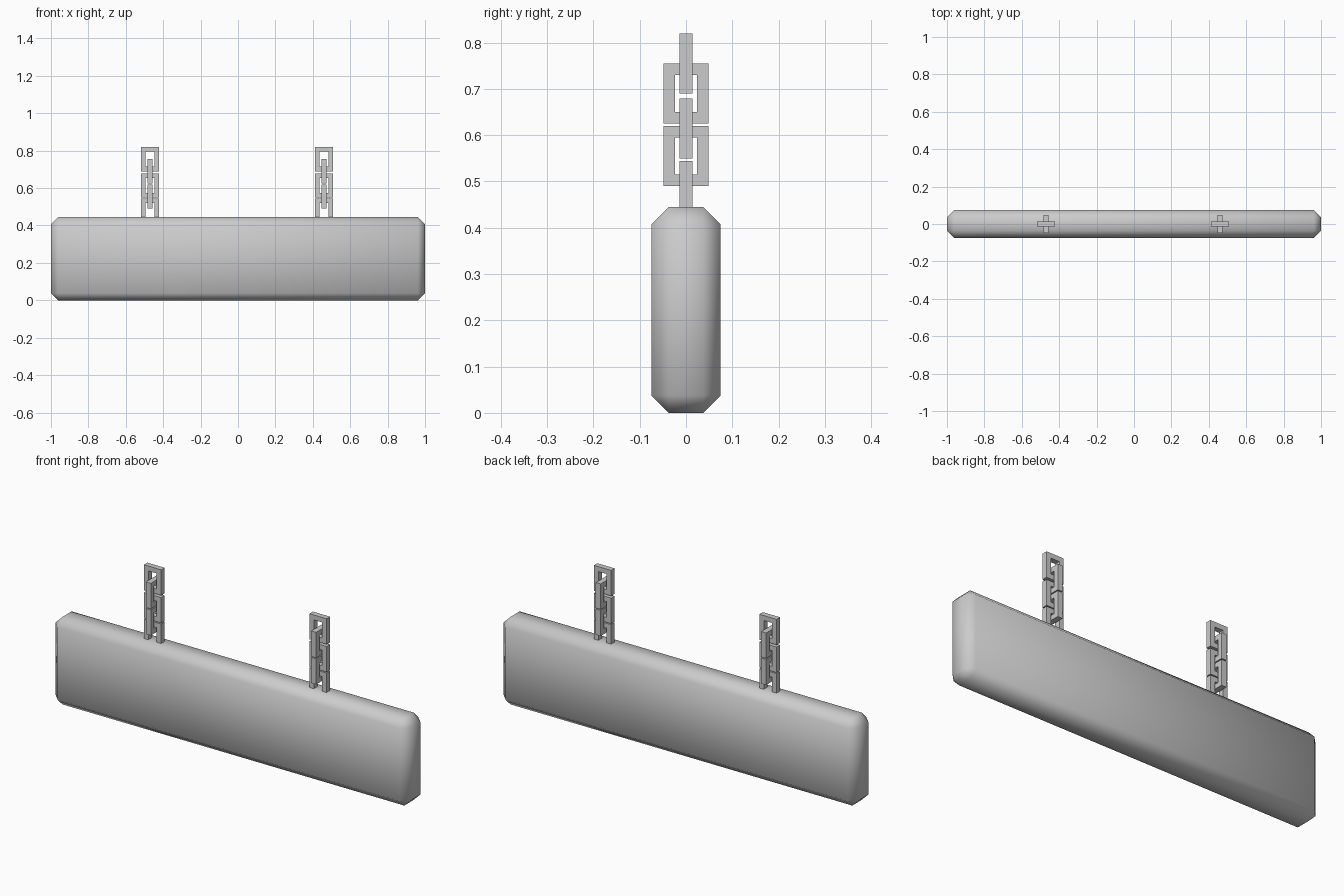
import bpy, bmesh
from math import radians
from mathutils import Matrix

if "Cube" in bpy.data.objects:
    bpy.data.objects.remove(bpy.data.objects["Cube"])


def new_object(name, bm):
    bmesh.ops.recalc_face_normals(bm, faces=bm.faces)
    mesh = bpy.data.meshes.new(name)
    bm.to_mesh(mesh)
    bm.free()
    obj = bpy.data.objects.new(name, mesh)
    bpy.context.collection.objects.link(obj)
    return obj


def add_link(bm, x, z, turn, width=0.097, height=0.13, bar=0.025, depth=0.028):
    """Closed rectangular chain link centred on (x, 0, z), turned about z."""
    corners = [(-1, -1), (1, -1), (1, 1), (-1, 1)]
    place = Matrix.Translation((x, 0, z)) @ Matrix.Rotation(radians(turn), 4, 'Z')

    def ring(inset, y):
        w, h = width / 2 - inset, height / 2 - inset
        return [bm.verts.new(place @ Matrix.Translation((sx * w, y, sz * h)).translation)
                for sx, sz in corners]

    rings = [ring(0, -depth / 2), ring(0, depth / 2),
             ring(bar, depth / 2), ring(bar, -depth / 2)]
    for k in range(4):
        a, b = rings[k], rings[(k + 1) % 4]
        for i in range(4):
            j = (i + 1) % 4
            bm.faces.new((a[i], a[j], b[j], b[i]))


# Sign board: chamfered, softly shaded slab
bm = bmesh.new()
bmesh.ops.create_cube(bm, size=1)
bmesh.ops.scale(bm, vec=(2.0, 0.15, 0.445), verts=bm.verts)
bmesh.ops.translate(bm, vec=(0, 0, 0.2225), verts=bm.verts)
bmesh.ops.bevel(bm, geom=bm.edges[:], offset=0.038, segments=1,
                affect='EDGES', profile=0.5)
for f in bm.faces:
    f.smooth = True
new_object("sign_board", bm)

# Chains: alternating links, the lowest one sunk into the board
for name, x in (("left_chain", -0.471), ("right_chain", 0.46)):
    bm = bmesh.new()
    for i, z in enumerate((0.479, 0.555, 0.614, 0.690, 0.755)):
        add_link(bm, x, z, 90 * (i % 2))
    new_object(name, bm)
